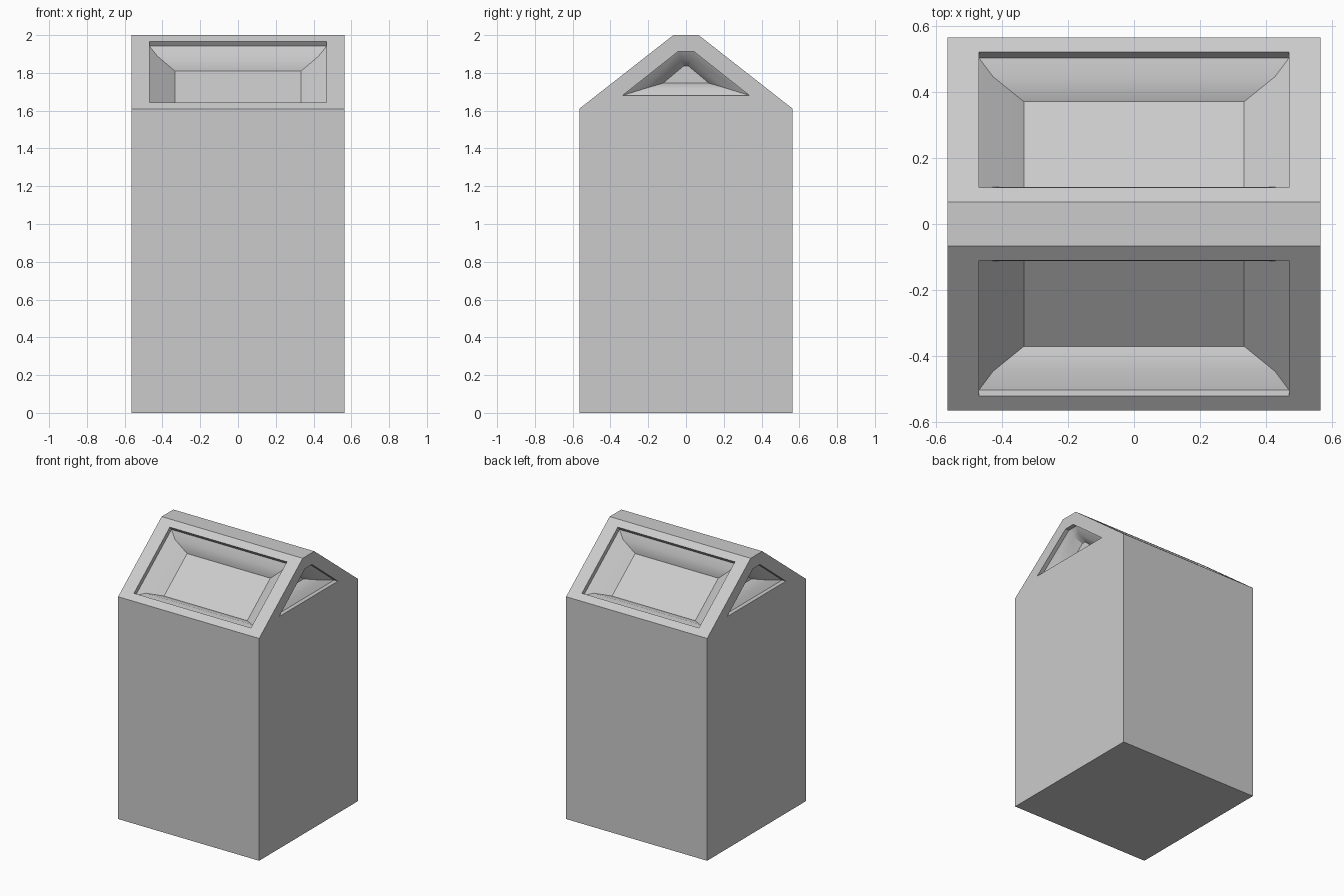
import bpy, bmesh, math
from mathutils import Vector

cube = bpy.data.objects.get("Cube")
if cube:
    bpy.data.objects.remove(cube, do_unlink=True)

HALF, RIDGE, EAVE, TOP = 0.565, 0.067, 1.61, 2.0

grey = bpy.data.materials.new("plain grey")
grey.use_nodes = True
colour = (0.6, 0.6, 0.6, 1)
grey.diffuse_color = colour
grey.node_tree.nodes["Principled BSDF"].inputs["Base Color"].default_value = colour

bm = bmesh.new()

# Cross-section levels of the bin: floor, eaves, flat ridge
levels = []
for half_y, z in ((HALF, 0), (HALF, EAVE), (RIDGE, TOP)):
    corners = ((-HALF, -half_y), (HALF, -half_y), (HALF, half_y), (-HALF, half_y))
    levels.append([bm.verts.new((x, y, z)) for x, y in corners])
base, eaves, ridge = levels


def bridge(lower, upper):
    """Join two loops of four corners with quads."""
    return [bm.faces.new((lower[i], lower[(i + 1) % 4], upper[(i + 1) % 4], upper[i]))
            for i in range(4)]


bm.faces.new(base[::-1])
bm.faces.new(ridge)
bridge(base, eaves)
roof = bridge(eaves, ridge)


def recess(face, centre, rings):
    """Sink a rounded dish into a face; each ring is (width scale, height scale, depth)."""
    face.normal_update()
    normal = face.normal.copy()
    across = Vector((0, 0, 1)).cross(normal).normalized()
    up = normal.cross(across)
    outline = list(face.verts)
    corners = [v.co - centre for v in outline]
    bm.faces.remove(face)
    for wide, high, depth in rings:
        loop = [bm.verts.new(centre + across * c.dot(across) * wide
                             + up * c.dot(up) * high - normal * depth) for c in corners]
        bridge(outline, loop)
        outline = loop
    bm.faces.new(outline)


# Sloping panels at front and back, triangular recesses in both gables
panel_rings = ((0.83, 0.825, 0), (0.83, 0.825, 0.031), (0.755, 0.67, 0.06), (0.59, 0.53, 0.126))
gable_rings = ((0.595, 0.6, 0), (0.595, 0.6, 0.03), (0.39, 0.395, 0.06), (0.215, 0.23, 0.125))
for i, face in enumerate(roof):
    if i % 2 == 0:
        recess(face, face.calc_center_median(), panel_rings)
    else:
        side = face.calc_center_median().x
        recess(face, Vector((side, 0, 1.786)), gable_rings)

bmesh.ops.dissolve_limit(bm, angle_limit=0.001, verts=bm.verts, edges=[
    e for e in bm.edges if all(v in eaves for v in e.verts) and e.calc_face_angle(1) < 0.001])

mesh = bpy.data.meshes.new("bin_body")
bm.to_mesh(mesh)
bm.free()
mesh.materials.append(grey)
body = bpy.data.objects.new("bin_body", mesh)
bpy.context.collection.objects.link(body)

# Soft dishes with crisp rims
bpy.context.view_layer.objects.active = body
body.select_set(True)
bpy.ops.object.shade_smooth_by_angle(angle=math.radians(32))
